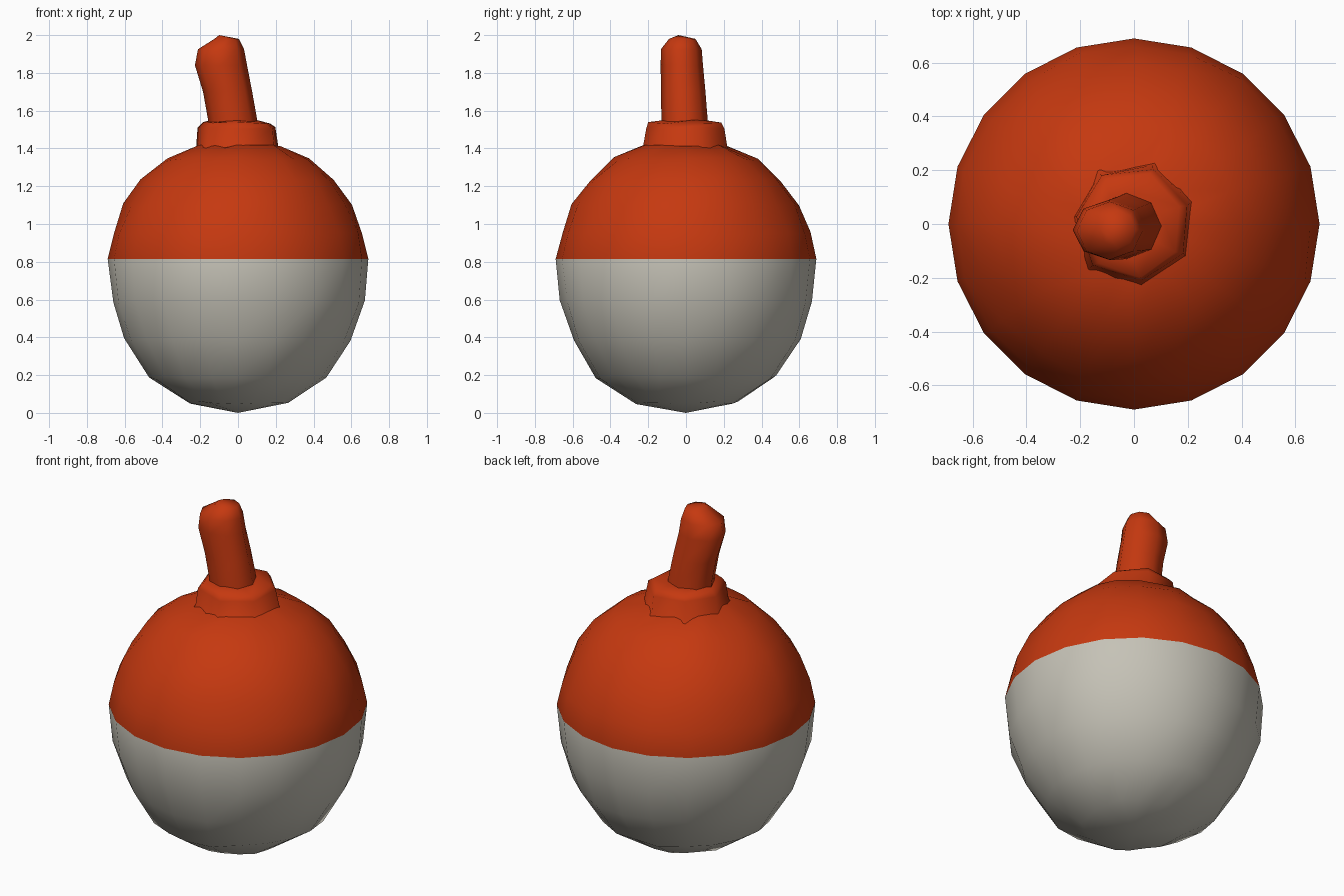
import bpy, bmesh, math, random
from mathutils import Vector

random.seed(4)
if "Cube" in bpy.data.objects:
    bpy.data.objects.remove(bpy.data.objects["Cube"], do_unlink=True)


def make_material(name, rgb):
    mat = bpy.data.materials.new(name)
    mat.use_nodes = True
    mat.diffuse_color = (*rgb, 1)
    mat.node_tree.nodes["Principled BSDF"].inputs["Base Color"].default_value = (*rgb, 1)
    return mat


RED = make_material("orange red", (0.56, 0.04, 0.005))
WHITE = make_material("warm white", (0.56, 0.54, 0.47))


def loft(name, sections, sides, mats, turn=0.0, jitter=0.0, angle=60, split=None):
    """Skin a stack of rings given as (cx, cy, z, rx, ry); a zero radius is a tip."""
    bm = bmesh.new()
    rings = []
    for cx, cy, z, rx, ry in sections:
        count = sides if rx > 0 else 1
        ring = []
        for i in range(count):
            a = turn + math.tau * i / sides
            p = Vector((cx + rx * math.cos(a), cy + ry * math.sin(a), z))
            if count > 1 and z != split:
                p += Vector([random.uniform(-jitter, jitter) for _ in range(3)])
            ring.append(bm.verts.new(p))
        rings.append(ring)
    for low, high in zip(rings, rings[1:]):
        for i in range(sides):
            j = (i + 1) % sides
            if len(low) == 1:
                bm.faces.new((low[0], high[j], high[i]))
            elif len(high) == 1:
                bm.faces.new((low[i], low[j], high[0]))
            else:
                bm.faces.new((low[i], low[j], high[j], high[i]))
    for ring in (rings[0], rings[-1]):
        if len(ring) > 1:
            bm.faces.new(ring)
    bmesh.ops.recalc_face_normals(bm, faces=bm.faces[:])
    # Lower half takes the second colour
    for f in bm.faces:
        if split is not None and f.calc_center_median().z < split:
            f.material_index = 1
    mesh = bpy.data.meshes.new(name)
    bm.to_mesh(mesh)
    bm.free()
    for m in mats:
        mesh.materials.append(m)
    obj = bpy.data.objects.new(name, mesh)
    bpy.context.collection.objects.link(obj)
    bpy.ops.object.select_all(action="DESELECT")
    obj.select_set(True)
    bpy.context.view_layer.objects.active = obj
    bpy.ops.object.shade_smooth_by_angle(angle=math.radians(angle))
    return obj


# Two-coloured float ball, slightly lumpy
profile = [(0, 0.0), (0.27, 0.055), (0.47, 0.19), (0.60, 0.39), (0.665, 0.59),
           (0.69, 0.815), (0.66, 0.95), (0.60, 1.10), (0.51, 1.23),
           (0.38, 1.345), (0.22, 1.41), (0, 1.43)]
loft("float_ball", [(0, 0, z, r, r) for r, z in profile], 20,
     [RED, WHITE], jitter=0.009, split=0.815)

# Flared collar where the stem meets the ball
loft("collar", [(0.01, 0, 1.36, 0.29, 0.27), (0.0, 0, 1.41, 0.225, 0.225),
                (0.0, 0, 1.51, 0.215, 0.215), (0.0, 0, 1.535, 0.185, 0.2),
                (-0.02, 0, 1.545, 0.12, 0.12)], 7, [RED], turn=0.35, jitter=0.006)

# Leaning stem with a bent, blunt tip
loft("stem", [(-0.02, -0.005, 1.45, 0.135, 0.125), (-0.03, -0.008, 1.56, 0.13, 0.122),
              (-0.055, -0.015, 1.70, 0.13, 0.118), (-0.09, -0.022, 1.84, 0.138, 0.112),
              (-0.09, -0.025, 1.925, 0.122, 0.108), (-0.06, -0.02, 1.98, 0.065, 0.07),
              (-0.10, -0.04, 2.0, 0, 0)], 8, [RED])
